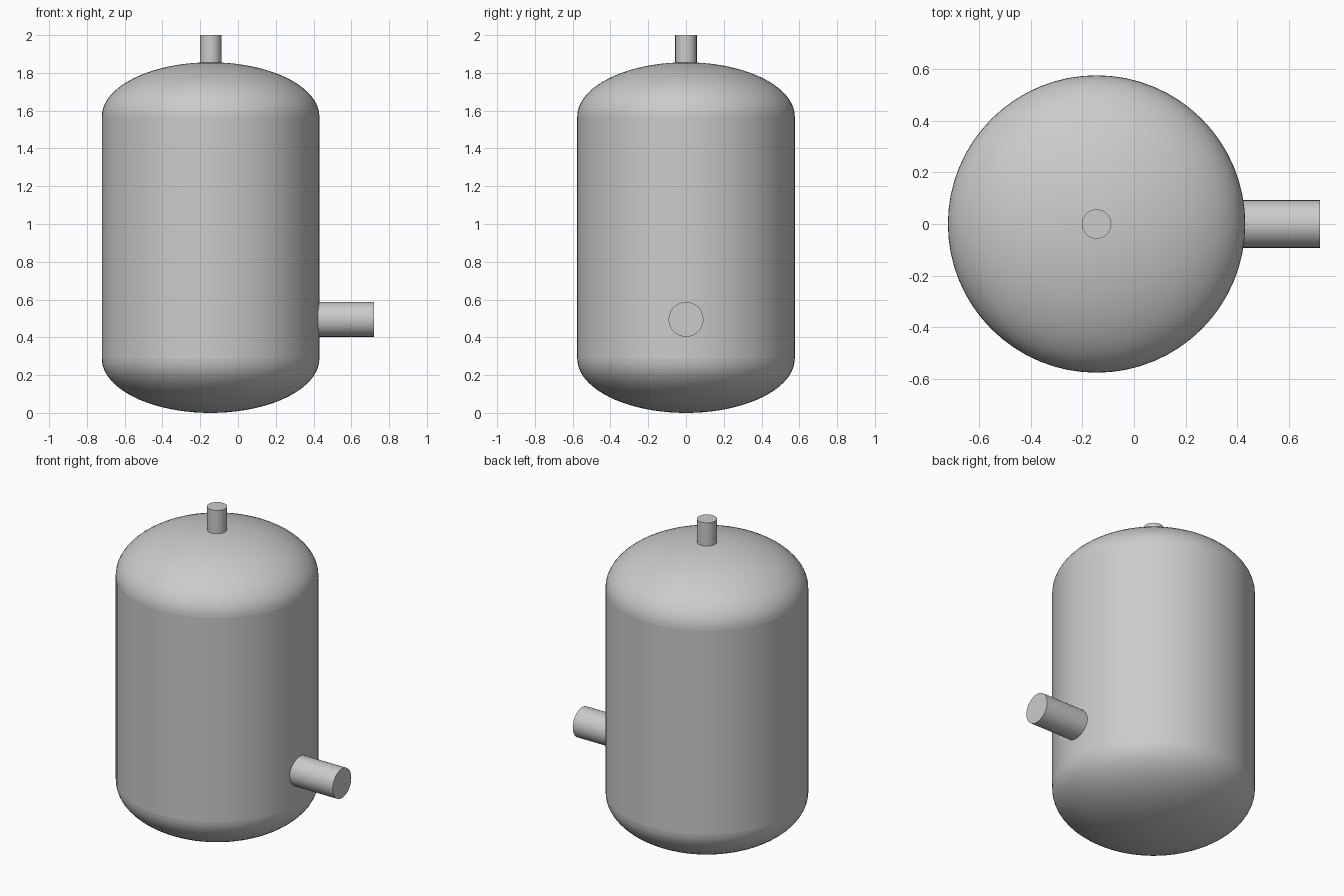
import bpy, math
from mathutils import Matrix, Vector
import bmesh

if "Cube" in bpy.data.objects:
    bpy.data.objects.remove(bpy.data.objects["Cube"], do_unlink=True)

TANK_X = -0.145
RADIUS = 0.576
DOME = 0.288
WALL_LOW, WALL_HIGH = 0.288, 1.568
SEGMENTS = 64

grey = bpy.data.materials.new("plain grey")
grey.use_nodes = True
colour = (0.6, 0.6, 0.6, 1)
grey.diffuse_color = colour
grey.node_tree.nodes["Principled BSDF"].inputs["Base Color"].default_value = colour


def finish(name, bm):
    """Turn a bmesh into a smooth-shaded grey object."""
    mesh = bpy.data.meshes.new(name)
    bmesh.ops.recalc_face_normals(bm, faces=bm.faces)
    bm.to_mesh(mesh)
    bm.free()
    obj = bpy.data.objects.new(name, mesh)
    bpy.context.collection.objects.link(obj)
    mesh.materials.append(grey)
    bpy.ops.object.select_all(action='DESELECT')
    obj.select_set(True)
    bpy.context.view_layer.objects.active = obj
    bpy.ops.object.shade_smooth_by_angle(angle=math.radians(35))
    return obj


def lathe(name, profile):
    """Spin (radius, height) points around the tank axis."""
    bm = bmesh.new()
    verts = [bm.verts.new((TANK_X + r, 0, z)) for r, z in profile]
    edges = [bm.edges.new(pair) for pair in zip(verts, verts[1:])]
    bmesh.ops.spin(bm, geom=verts + edges, cent=(TANK_X, 0, 0), axis=(0, 0, 1),
                   angle=math.tau, steps=SEGMENTS, use_duplicate=False)
    bmesh.ops.remove_doubles(bm, verts=bm.verts, dist=0.0001)
    return finish(name, bm)


def pipe(name, start, end, radius):
    """Closed round pipe between two points."""
    start, end = Vector(start), Vector(end)
    axis = end - start
    place = Matrix.Translation((start + end) / 2) @ axis.to_track_quat('Z', 'Y').to_matrix().to_4x4()
    bm = bmesh.new()
    bmesh.ops.create_cone(bm, cap_ends=True, segments=SEGMENTS, radius1=radius,
                          radius2=radius, depth=axis.length, matrix=place)
    return finish(name, bm)


# Tank: wall, rounded base, rounded lid
profile = [(RADIUS * math.cos(a), DOME * math.sin(a))
           for a in (math.pi / 2 * i / 20 for i in range(21))]
profile[-1] = (0, DOME)
lathe("tank_wall", [(RADIUS, WALL_LOW), (RADIUS, WALL_HIGH)])
lathe("tank_lid", [(r, WALL_HIGH + z) for r, z in profile])
lathe("tank_base", [(r, WALL_LOW - z) for r, z in profile])

# Pipes
pipe("top_pipe", (TANK_X, 0, 1.8), (TANK_X, 0, 2.0), 0.057)
pipe("side_outlet", (0.38, 0, 0.495), (0.721, 0, 0.495), 0.092)
